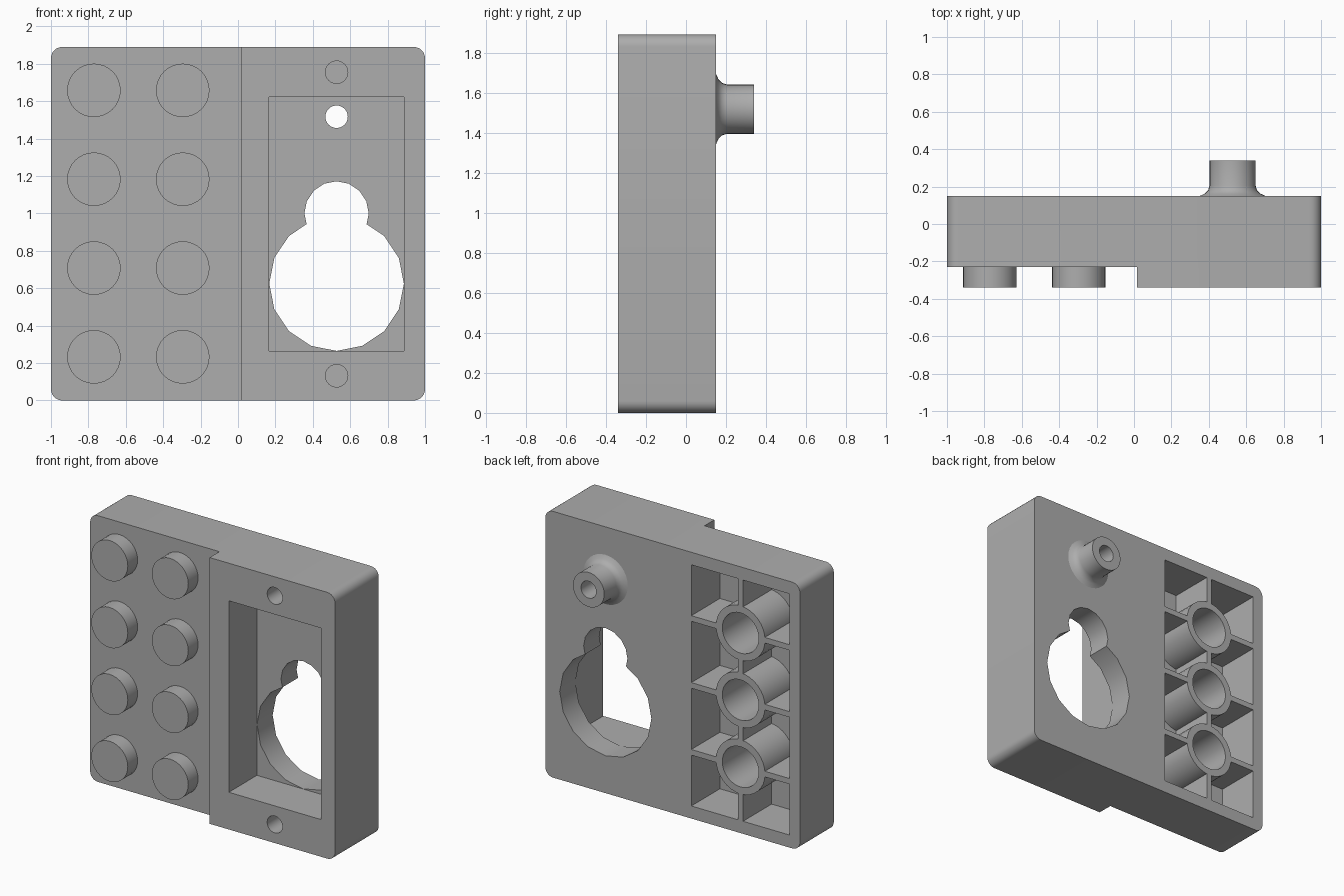
import bpy, bmesh, math
from mathutils import Vector, Matrix

if "Cube" in bpy.data.objects:
    bpy.data.objects.remove(bpy.data.objects["Cube"], do_unlink=True)

gray = bpy.data.materials.new("plain gray")
gray.use_nodes = True
gray.diffuse_color = (0.42, 0.42, 0.42, 1)
gray.node_tree.nodes["Principled BSDF"].inputs["Base Color"].default_value = gray.diffuse_color

FRONT, STEP, BACK, TIP = -0.34, -0.23, 0.15, 0.34
HEIGHT, CORNER = 1.89, 0.06
PITCH, BRICK_X = 0.475, -0.533
FLOOR, HOLE_X, PIN_Z = -0.17, 0.527, 1.517


def finish(name, bm):
    bmesh.ops.recalc_face_normals(bm, faces=bm.faces)
    mesh = bpy.data.meshes.new(name)
    bm.to_mesh(mesh)
    bm.free()
    mesh.materials.append(gray)
    obj = bpy.data.objects.new(name, mesh)
    bpy.context.collection.objects.link(obj)
    return obj


def box(name, x, y, z):
    """Box from (min, max) ranges."""
    bm = bmesh.new()
    size = Vector([r[1] - r[0] for r in (x, y, z)])
    mid = Vector([(r[0] + r[1]) / 2 for r in (x, y, z)])
    bmesh.ops.create_cube(bm, size=1, matrix=Matrix.Translation(mid) @ Matrix.Diagonal(size).to_4x4())
    return finish(name, bm)


def lathe(name, x, z, profile, steps=32, closed=False):
    """Turn (radius, y) points around an axis parallel to y."""
    bm = bmesh.new()
    verts = [bm.verts.new((x, y, z + r)) for r, y in profile]
    edges = [bm.edges.new(p) for p in zip(verts, verts[1:])]
    if closed:
        edges.append(bm.edges.new((verts[-1], verts[0])))
    bmesh.ops.spin(bm, geom=verts + edges, cent=(x, 0, z), axis=(0, 1, 0),
                   angle=math.tau, steps=steps)
    bmesh.ops.remove_doubles(bm, verts=bm.verts, dist=1e-5)
    return finish(name, bm)


def rod(name, x, z, r, y0, y1, steps=32):
    return lathe(name, x, z, [(0, y0), (r, y0), (r, y1), (0, y1)], steps)


def smooth(obj):
    bpy.ops.object.select_all(action='DESELECT')
    obj.select_set(True)
    bpy.context.view_layer.objects.active = obj
    bpy.ops.object.shade_smooth_by_angle(angle=math.radians(30))


def cut(obj, cutter):
    mod = obj.modifiers.new("cut", 'BOOLEAN')
    mod.operation, mod.solver, mod.object = 'DIFFERENCE', 'EXACT', cutter
    bpy.context.view_layer.objects.active = obj
    bpy.ops.object.modifier_apply(modifier=mod.name)
    bpy.data.objects.remove(cutter, do_unlink=True)


# Main block with rounded corners
bm = bmesh.new()
outline = []
for i, (cx, cz) in enumerate([(1, 1), (-1, 1), (-1, -1), (1, -1)]):
    for k in range(7):
        a = math.radians(90 * i + 15 * k)
        outline.append(bm.verts.new((cx * (1 - CORNER) + CORNER * math.cos(a), FRONT,
                                     HEIGHT / 2 + cz * (HEIGHT / 2 - CORNER) + CORNER * math.sin(a))))
face = bm.faces.new(outline)
ext = bmesh.ops.extrude_face_region(bm, geom=[face])
bmesh.ops.translate(bm, vec=(0, BACK - FRONT, 0),
                    verts=[v for v in ext["geom"] if isinstance(v, bmesh.types.BMVert)])
body = finish("body", bm)

# Lower stud side, front pocket and cavity behind the studs
half_w, low, high = PITCH - 0.089, 0.089, HEIGHT - 0.089
cav_x = (BRICK_X - half_w, BRICK_X + half_w)
cut(body, box("step_cutter", (-1.2, 0.015), (-0.6, STEP), (-0.2, 2.1)))
cut(body, box("pocket_cutter", (HOLE_X - 0.361, HOLE_X + 0.361), (-0.6, -0.025), (0.264, 1.623)))
cut(body, box("cavity_cutter", cav_x, (FLOOR, 0.5), (low, high)))

# Keyhole opening, pin bore and the two blind screw holes
cut(body, rod("keyhole_round_cutter", HOLE_X, 0.625, 0.36, -0.2, 0.5, 16))
cut(body, rod("keyhole_top_cutter", HOLE_X, 1.0, 0.172, -0.2, 0.5, 16))
cut(body, rod("bore_cutter", HOLE_X, PIN_Z, 0.06, -0.2, 0.5))
for z in (0.132, 1.755):
    cut(body, rod("screw_hole_cutter", HOLE_X, z, 0.06, -0.6, -0.05))
smooth(body)

# Studs on the front
for col in (-0.5, 0.5):
    for row in range(4):
        smooth(rod("stud", BRICK_X + col * PITCH, 0.233 + row * PITCH, 0.143, FRONT, STEP + 0.01))

# Hollow pin with a flared foot on the back
smooth(lathe("hollow_pin", HOLE_X, PIN_Z,
             [(0.06, BACK - 0.01), (0.175, BACK - 0.01), (0.175, BACK), (0.148, 0.163),
              (0.131, 0.18), (0.123, 0.205), (0.123, TIP), (0.06, TIP)], closed=True))

# Tubes and ribs inside the cavity
tubes = [0.47 + i * PITCH for i in range(3)]
rib, reach, depth = 0.02, 0.17, (FLOOR - 0.01, BACK)
for z in tubes:
    smooth(lathe("tube", BRICK_X, z, [(0.143, depth[0]), (0.193, depth[0]),
                                      (0.193, BACK), (0.143, BACK)], closed=True))
    for x in ((cav_x[0] - 0.01, BRICK_X - reach), (BRICK_X + reach, cav_x[1] + 0.01)):
        box("cross_rib", x, depth, (z - rib, z + rib))
starts = [low - 0.01] + [z + reach for z in tubes]
ends = [z - reach for z in tubes] + [high + 0.01]
for z in zip(starts, ends):
    box("centre_rib", (BRICK_X - rib, BRICK_X + rib), depth, z)
